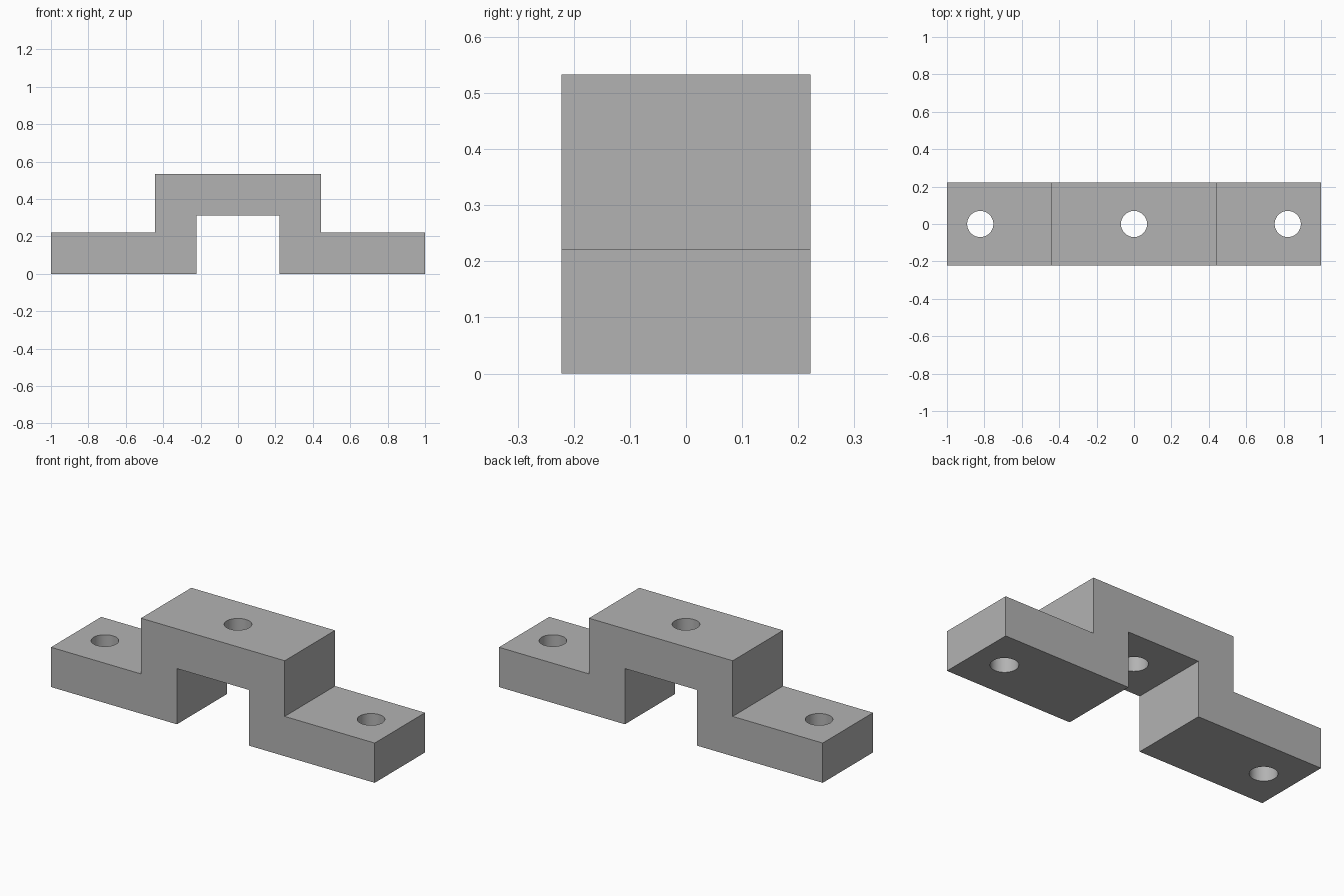
import bpy
import bmesh
import math

HALF_DEPTH = 0.222
HEIGHT = 0.533
HOLE_RADIUS = 0.07

cube = bpy.data.objects.get("Cube")
if cube:
    bpy.data.objects.remove(cube, do_unlink=True)

# Plain grey material
grey = bpy.data.materials.new("plain_grey")
grey.use_nodes = True
colour = (0.45, 0.45, 0.45, 1)
grey.diffuse_color = colour
grey.node_tree.nodes["Principled BSDF"].inputs["Base Color"].default_value = colour

# Stepped bracket: half profile mirrored, then extruded along the depth
half = [(0.222, 0.311), (0.222, 0), (1, 0), (1, 0.222), (0.444, 0.222), (0.444, HEIGHT)]
profile = half + [(-x, z) for x, z in reversed(half)]
bm = bmesh.new()
face = bm.faces.new([bm.verts.new((x, -HALF_DEPTH, z)) for x, z in profile])
extruded = bmesh.ops.extrude_face_region(bm, geom=[face])["geom"]
moved = [v for v in extruded if isinstance(v, bmesh.types.BMVert)]
bmesh.ops.translate(bm, verts=moved, vec=(0, 2 * HALF_DEPTH, 0))
bmesh.ops.recalc_face_normals(bm, faces=bm.faces)
mesh = bpy.data.meshes.new("bracket")
bm.to_mesh(mesh)
bm.free()
mesh.materials.append(grey)
bracket = bpy.data.objects.new("bracket", mesh)
bpy.context.collection.objects.link(bracket)

# Screw holes: one through the bridge and one through each foot
for x in (-0.822, 0, 0.822):
    bpy.ops.mesh.primitive_cylinder_add(
        vertices=48, radius=HOLE_RADIUS, depth=2, location=(x, 0, HEIGHT / 2))
    cutter = bpy.context.object
    cutter.name = "hole_cutter"
    cutter.hide_render = True
    cutter.data.materials.append(grey)
    cut = bracket.modifiers.new("screw_hole", "BOOLEAN")
    cut.operation = "DIFFERENCE"
    cut.solver = "EXACT"
    cut.object = cutter
    bpy.ops.object.select_all(action="DESELECT")
    bracket.select_set(True)
    bpy.context.view_layer.objects.active = bracket
    bpy.ops.object.modifier_apply(modifier=cut.name)
    bpy.data.objects.remove(cutter, do_unlink=True)

# Smooth hole walls, crisp edges
bpy.ops.object.shade_smooth_by_angle(angle=math.radians(30))
